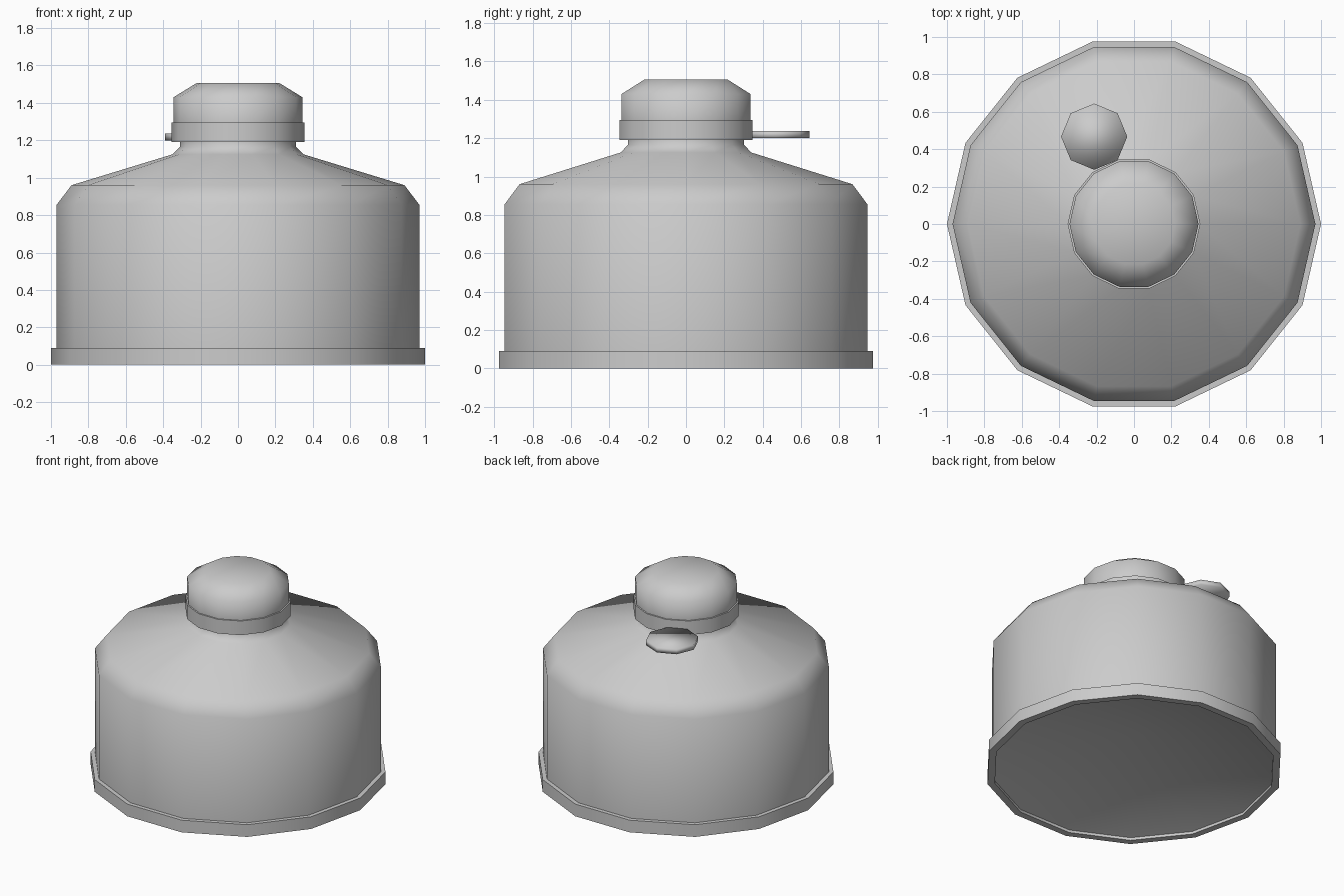
import bpy, bmesh
from math import cos, sin, pi, radians

if "Cube" in bpy.data.objects:
    bpy.data.objects.remove(bpy.data.objects["Cube"])

def lathe(name, profile, sides=14, centre=(0, 0), turn=0, smooth=62):
    """Revolve (radius, z) points; cap the first and last ring."""
    bm = bmesh.new()
    rings = [[bm.verts.new((centre[0] + r * cos(turn + 2 * pi * i / sides),
                            centre[1] + r * sin(turn + 2 * pi * i / sides), z))
              for i in range(sides)] for r, z in profile]
    for a, b in zip(rings, rings[1:]):
        for i in range(sides):
            j = (i + 1) % sides
            bm.faces.new((a[i], a[j], b[j], b[i]))
    bm.faces.new(rings[0][::-1])
    bm.faces.new(rings[-1])
    bmesh.ops.remove_doubles(bm, verts=bm.verts, dist=0.0005)
    bmesh.ops.recalc_face_normals(bm, faces=bm.faces)
    mesh = bpy.data.meshes.new(name)
    bm.to_mesh(mesh)
    bm.free()
    ob = bpy.data.objects.new(name, mesh)
    bpy.context.collection.objects.link(ob)
    bpy.context.view_layer.objects.active = ob
    bpy.ops.object.select_all(action='DESELECT')
    ob.select_set(True)
    bpy.ops.object.shade_smooth_by_angle(angle=radians(smooth))
    return ob

# Container: domed-in underside, foot rim, wall, shoulder and neck
lathe("container_body", [(0.0001, 0.27), (0.95, 0.02), (0.95, 0), (1.0, 0), (1.0, 0.09),
                         (0.97, 0.09), (0.97, 0.855), (0.89, 0.96), (0.35, 1.125),
                         (0.31, 1.165), (0.31, 1.2)])

# Screw cap with a wider lower band and bevelled top
lathe("screw_cap", [(0.30, 1.19), (0.355, 1.19), (0.355, 1.294), (0.345, 1.294),
                    (0.345, 1.43), (0.22, 1.507)])

# Flat pull tab beside the cap
lathe("pull_tab", [(0.177, 1.2), (0.177, 1.237)], sides=8, centre=(-0.213, 0.467),
      turn=pi / 2, smooth=100)
